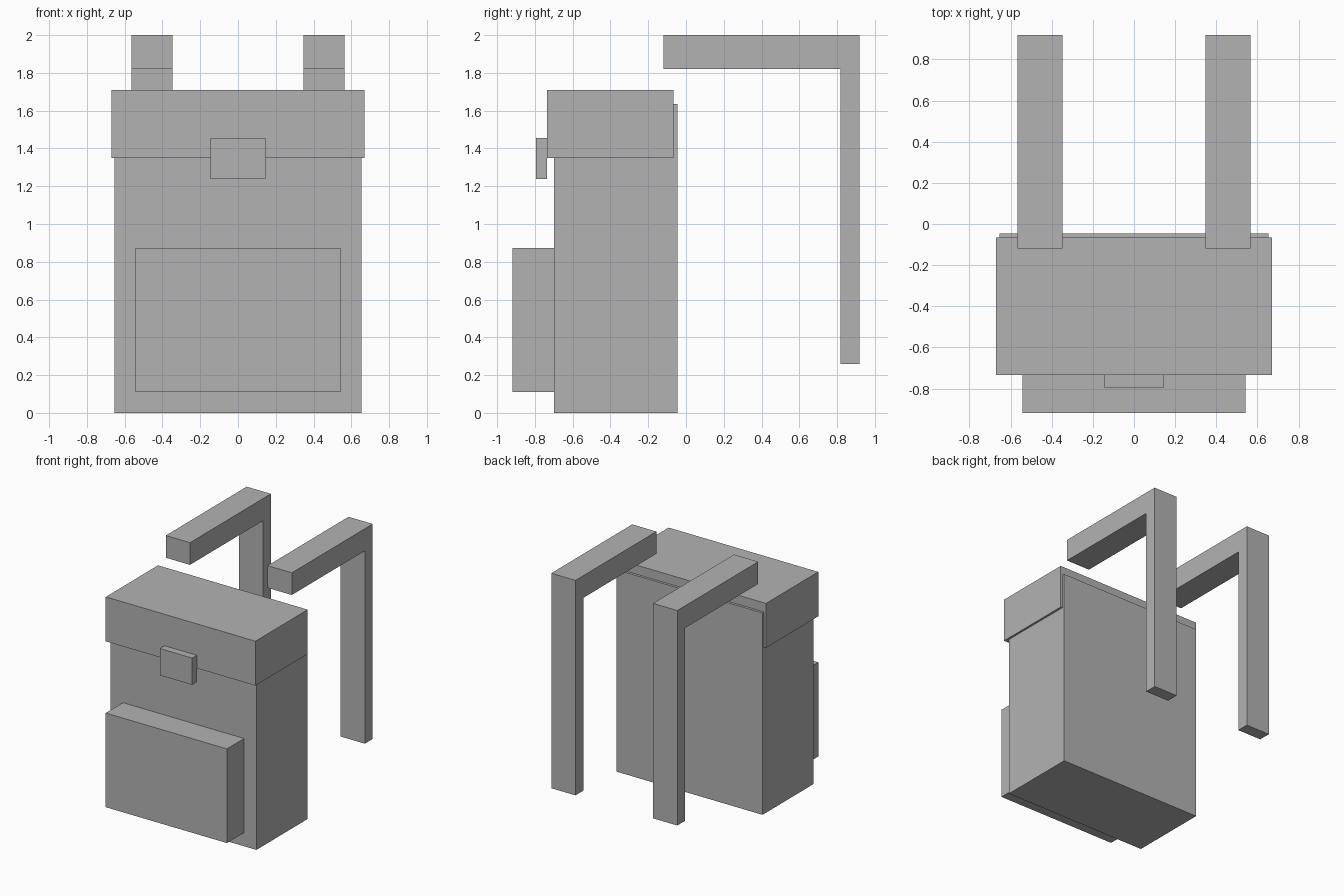
import bpy
import bmesh

cube = bpy.data.objects.get("Cube")
if cube:
    bpy.data.objects.remove(cube, do_unlink=True)

grey = bpy.data.materials.new("plain grey")
grey.use_nodes = True
COLOUR = (0.45, 0.45, 0.45, 1)
grey.diffuse_color = COLOUR
grey.node_tree.nodes["Principled BSDF"].inputs["Base Color"].default_value = COLOUR


def extruded(name, profile, x0, x1):
    """Extrude a (y, z) side profile from x0 to x1."""
    bm = bmesh.new()
    face = bm.faces.new([bm.verts.new((x0, y, z)) for y, z in profile])
    result = bmesh.ops.extrude_face_region(bm, geom=[face])
    moved = [v for v in result["geom"] if isinstance(v, bmesh.types.BMVert)]
    bmesh.ops.translate(bm, verts=moved, vec=(x1 - x0, 0, 0))
    bmesh.ops.recalc_face_normals(bm, faces=bm.faces)
    mesh = bpy.data.meshes.new(name)
    bm.to_mesh(mesh)
    bm.free()
    mesh.materials.append(grey)
    obj = bpy.data.objects.new(name, mesh)
    bpy.context.collection.objects.link(obj)
    return obj


def box(name, half_width, y0, y1, z0, z1):
    """Box centred on x = 0."""
    return extruded(name, [(y0, z0), (y1, z0), (y1, z1), (y0, z1)],
                    -half_width, half_width)


# Bag with its lid, clasp and front pocket
box("bag_body", 0.654, -0.698, -0.046, 0, 1.636)
box("lid", 0.671, -0.735, -0.066, 1.35, 1.71)
box("clasp", 0.145, -0.794, -0.735, 1.238, 1.455)
box("front_pocket", 0.543, -0.918, -0.698, 0.11, 0.873)

# Angled shoulder straps, one on each side
strap = [(-0.118, 1.82), (-0.118, 2), (0.918, 2),
         (0.918, 0.258), (0.817, 0.258), (0.817, 1.82)]
for name, side in (("left_strap", 1), ("right_strap", -1)):
    extruded(name, strap, side * 0.348, side * 0.565)
